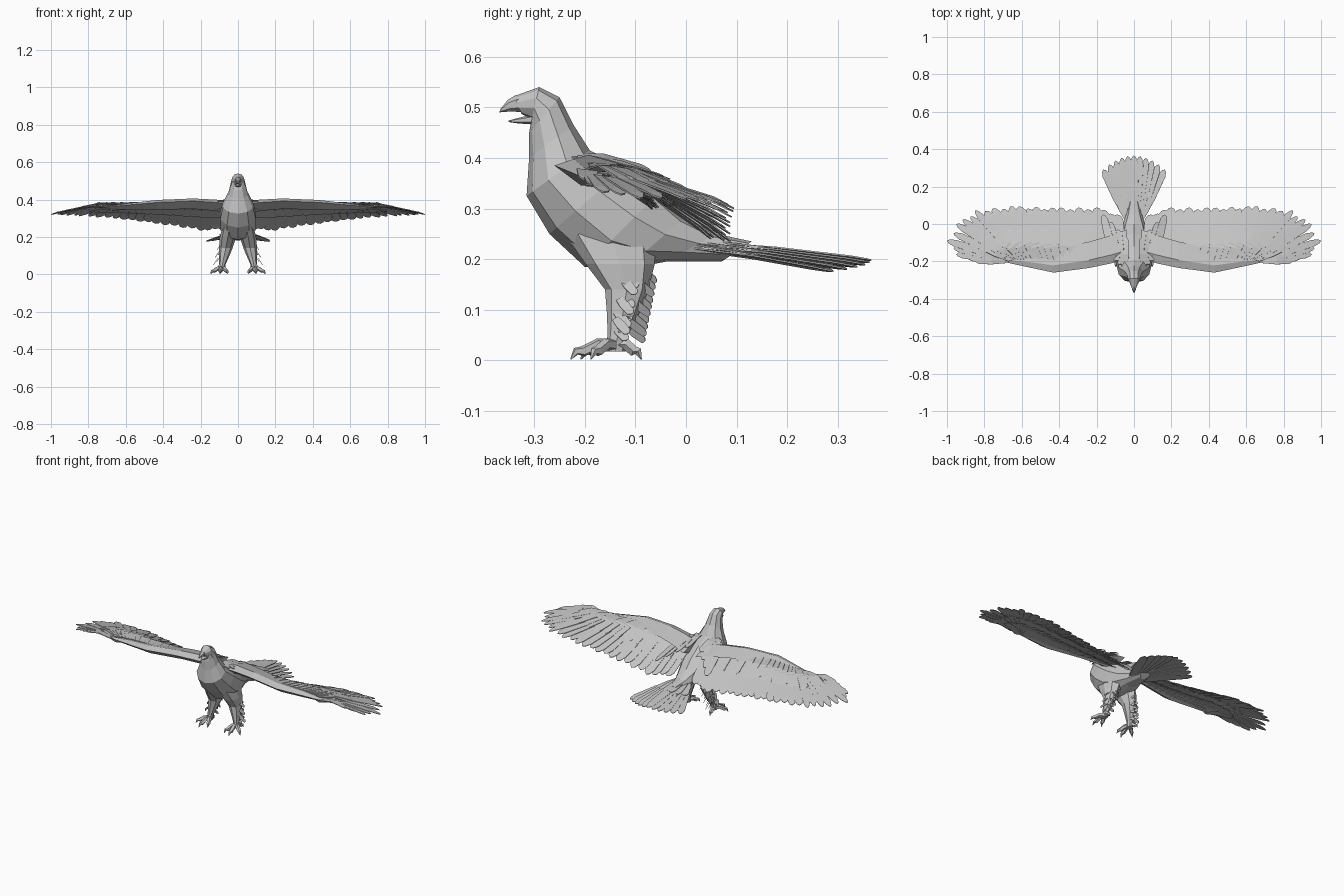
import bpy
from math import sin, cos, pi
from mathutils import Vector as V

cube = bpy.data.objects.get("Cube")
if cube:
    bpy.data.objects.remove(cube, do_unlink=True)

grey = bpy.data.materials.new("plumage grey")
grey.use_nodes = True
colour = (0.55, 0.55, 0.55, 1)
grey.diffuse_color = colour
grey.node_tree.nodes["Principled BSDF"].inputs["Base Color"].default_value = colour


def make(name, verts, faces, mirror=False, thick=0):
    mesh = bpy.data.meshes.new(name)
    mesh.from_pydata([tuple(v) for v in verts], [], faces)
    mesh.materials.append(grey)
    obj = bpy.data.objects.new(name, mesh)
    bpy.context.collection.objects.link(obj)
    if thick:
        mod = obj.modifiers.new("thickness", "SOLIDIFY")
        mod.thickness = thick
        mod.offset = 0
    if mirror:
        obj.modifiers.new("mirror", "MIRROR")
    return obj


def loft(rings):
    """Skin a list of equal rings and cap both ends."""
    n = len(rings[0])
    verts = [v for r in rings for v in r]
    faces = [(k * n + i, k * n + (i + 1) % n, (k + 1) * n + (i + 1) % n, (k + 1) * n + i)
             for k in range(len(rings) - 1) for i in range(n)]
    faces += [tuple(reversed(range(n))), tuple(range(len(verts) - n, len(verts)))]
    return verts, faces


def span_ring(low, high, w, n=10):
    """Oval ring on the centre plane between two (y, z) profile points."""
    a, b = V((0, *low)), V((0, *high))
    mid, half = (a + b) / 2, (b - a) / 2
    return [mid + half * cos(2 * pi * i / n) + V((w * sin(2 * pi * i / n), 0, 0))
            for i in range(n)]


def tube(points, radii, n=5):
    rings = []
    for k, p in enumerate(points):
        d = (V(points[min(k + 1, len(points) - 1)]) - V(points[max(k - 1, 0)])).normalized()
        side = d.cross(V((0, 0, 1))).normalized()
        up = side.cross(d)
        rings.append([V(p) + radii[k] * (side * cos(2 * pi * i / n) + up * sin(2 * pi * i / n))
                      for i in range(n)])
    return loft(rings)


def merge(parts):
    verts, faces = [], []
    for v, f in parts:
        faces += [tuple(i + len(verts) for i in face) for face in f]
        verts += v
    return verts, faces


def feather(base, tip, w, camber=0.0, tilt=0.0, cross=None):
    """Thin blade with a blunt pointed end."""
    base, tip = V(base), V(tip)
    d = tip - base
    side = V(cross) if cross else V((d.y, -d.x, 0)).normalized()
    side = side + V((0, 0, tilt))
    verts = []
    for t, k in ((0, 0.7), (0.45, 1), (0.88, 0.85), (0.97, 0.45)):
        p = base + d * t + V((0, 0, camber * sin(pi * t)))
        verts += [p - side * w * k, p + side * w * k]
    verts.append(tip)
    return verts, [(0, 1, 3, 2), (2, 3, 5, 4), (4, 5, 7, 6), (6, 7, 8)]


# Body, neck and head: lower profile point, upper profile point, half width
profile = [((-.325, .487), (-.34, .522), .016), ((-.305, .476), (-.29, .54), .033),
           ((-.31, .45), (-.25, .52), .039), ((-.31, .40), (-.222, .465), .053),
           ((-.315, .325), (-.19, .415), .085), ((-.27, .25), (-.12, .38), .10),
           ((-.20, .185), (-.05, .335), .098), ((-.12, .18), (0, .285), .08),
           ((-.04, .195), (.06, .25), .052), ((.07, .195), (.13, .235), .03)]
make("body", *loft([span_ring(*p) for p in profile]))

# Hooked upper beak and open lower beak
make("upper_beak", *loft([span_ring((-.32, .49), (-.335, .525), .017, 6),
                          span_ring((-.345, .492), (-.352, .515), .012, 6),
                          span_ring((-.369, .49), (-.367, .496), .002, 6)]))
make("lower_beak", *loft([span_ring((-.30, .466), (-.30, .487), .02, 6),
                          span_ring((-.33, .468), (-.328, .48), .011, 6),
                          span_ring((-.351, .471), (-.35, .474), .002, 6)]))

# Wing arm: tapering wedge along the leading edge
arm = [((.04, -.19, .375), .16), ((.12, -.21, .385), .15), ((.24, -.235, .392), .14),
       ((.43, -.26, .385), .13), ((.58, -.228, .372), .09), ((.71, -.20, .36), .035)]
make("wing_arm", *loft([[V(p), V(p) + V((0, .3 * c, .1 * c)), V(p) + V((0, c, -.1 * c)),
                         V(p) + V((0, .4 * c, -.3 * c))] for p, c in arm]), mirror=True)

# Flight feathers run between matching root and tip points
roots = [(.08, -.16, .365), (.18, -.17, .375), (.40, -.19, .375), (.55, -.18, .368),
         (.62, -.18, .365), (.65, -.185, .363), (.67, -.188, .362), (.68, -.19, .36),
         (.69, -.195, .36)]
tips = [(.09, .05, .24), (.20, .088, .235), (.44, .087, .272), (.66, .095, .30),
        (.85, .072, .312), (.95, 0, .318), (1, -.09, .32), (.95, -.162, .332),
        (.85, -.195, .355)]
counts = [3, 5, 5, 4, 3, 2, 2, 2]
flight, coverts, under = [], [], []
for s, count in enumerate(counts):
    for i in range(count + (s == len(counts) - 1)):
        t = i / count
        a = V(roots[s]).lerp(V(roots[s + 1]), t)
        b = V(tips[s]).lerp(V(tips[s + 1]), t)
        b = a.lerp(b, 1 - .035 * (i % 2))
        w = .036 if s < 3 else (.03 if s == 3 else .021)
        flight.append(feather(a, b, w, .018, .12))
        if s < 6:
            lift = V((0, 0, .012))
            coverts.append(feather(a + lift, a.lerp(b, .58 - .04 * (i % 2)) + lift,
                                   w * 1.1, .018, .12))
            under.append(feather(a - lift * 1.5, a.lerp(b, .45) - lift * .8, w, .01, .1))
make("flight_feathers", *merge(flight), mirror=True, thick=.003)
make("upper_coverts", *merge(coverts), mirror=True, thick=.003)
make("under_coverts", *merge(under), mirror=True, thick=.003)

# Shoulder feathers bridging the back and wings
shoulder = [feather((.05 + .02 * i, -.235 + .02 * i, .405 - .005 * i),
                    (.045 + .04 * i, -.07 + .04 * i, .375 - .022 * i), .022, .01, -.25)
            for i in range(4)]
make("shoulder_feathers", *merge(shoulder), mirror=True, thick=.003)

# Tail fan drooping at the sides, with a shorter covering row
tail, tail_cover = [], []
for i in range(-5, 6):
    u = i / 5
    a = V((.03 * u, .02, .232 - .012 * abs(u)))
    b = V((.165 * u, .366 - .075 * u * u, .198 - .022 * abs(u)))
    tail.append(feather(a, b, .024, .004, .12))
    if i % 2:
        tail_cover.append(feather(a + V((0, 0, .01)), a.lerp(b, .45) + V((0, 0, .008)), .022))
make("tail_feathers", *merge(tail), thick=.003)
make("tail_coverts", *merge(tail_cover), thick=.003)

# Legs: x, y, z, half width, half depth
leg = [(.045, -.15, .25, .04, .09), (.056, -.13, .19, .043, .068), (.065, -.117, .14, .036, .043),
       (.076, -.125, .09, .026, .031), (.084, -.135, .05, .016, .02), (.086, -.14, .018, .015, .02)]
make("leg", *loft([[V((x + rx * cos(2 * pi * i / 8), y + ry * sin(2 * pi * i / 8), z))
                    for i in range(8)] for x, y, z, rx, ry in leg]), mirror=True)

# Ragged feather tufts behind and outside each leg
tufts = []
for i in range(10):
    z = .175 - .013 * i
    x = .06 + .0028 * i + .012 * (i % 3 - 1)
    y = -.09 - .0025 * i
    tufts.append(feather((x, y - .01, z + .012), (x, y + .032, z - .02), .01,
                         cross=(.5, .3, .8)))
    tufts.append(feather((x + .015, y - .03, z + .012), (x + .035, y - .004, z - .018), .01,
                         cross=(-.3, .8, .5)))
make("leg_tufts", *merge(tufts), mirror=True, thick=.002)

# Feet: three front toes and one hind toe, each ending in a claw
toes = []
for dx, dy in ((-.032, -.07), (.012, -.09), (.06, -.05), (.01, .05)):
    p = V((.086, -.138, .03))
    d = V((dx, dy, 0))
    toes.append(tube([p, p + d * .4 + V((0, 0, .002)), p + d * .72 + V((0, 0, -.012)),
                      p + d * .88 + V((0, 0, -.012)), p + d + V((0, 0, -.028))],
                     [.013, .012, .011, .008, .001]))
make("toes", *merge(toes), mirror=True)
